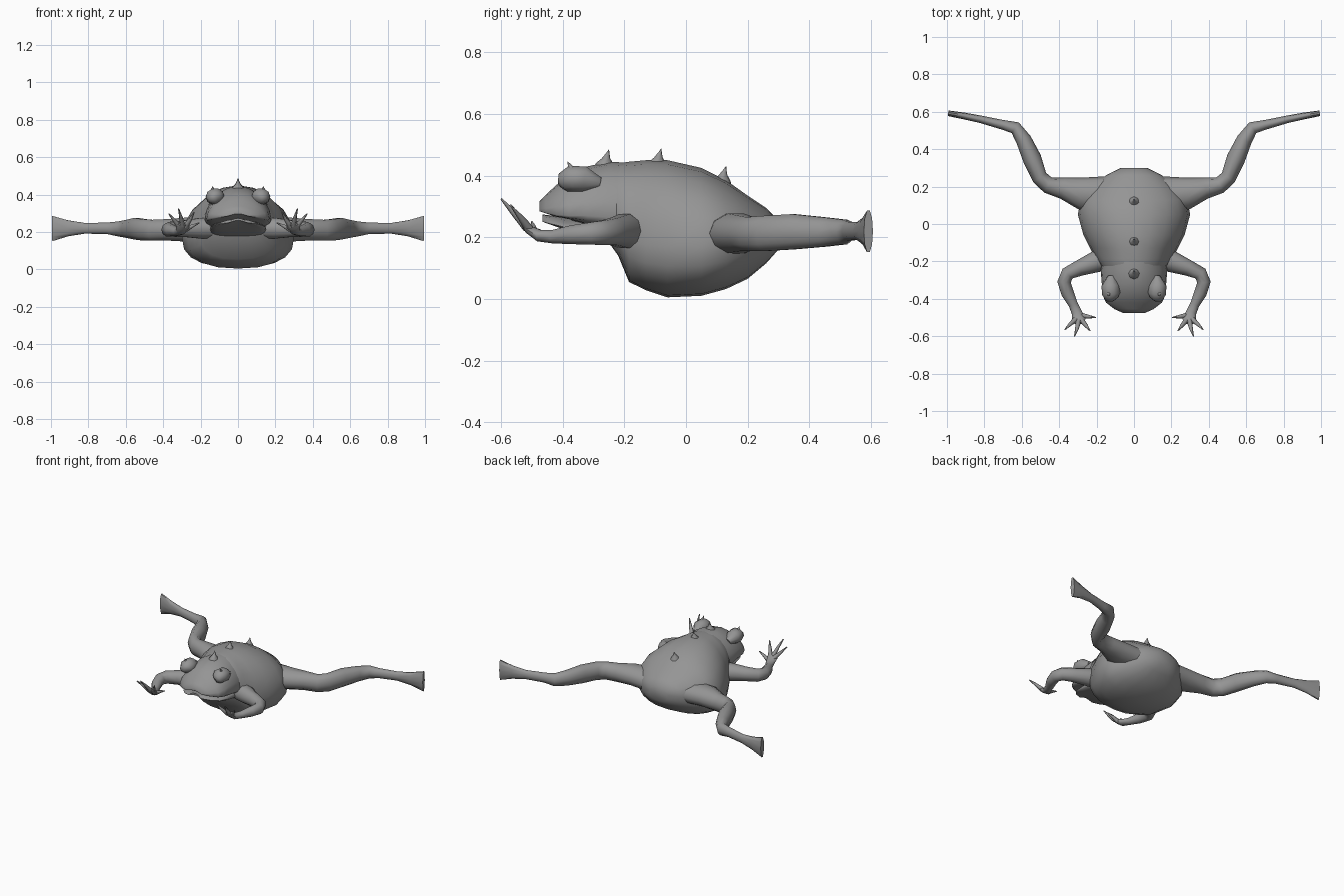
import bpy, bmesh, math
from mathutils import Vector

cube = bpy.data.objects.get("Cube")
if cube:
    bpy.data.objects.remove(cube)

skin = bpy.data.materials.new("grey skin")
skin.use_nodes = True
GREY = (0.3, 0.3, 0.3, 1)
skin.diffuse_color = GREY
skin.node_tree.nodes["Principled BSDF"].inputs["Base Color"].default_value = GREY


def make(name, rings, mirror=False, sharp=60):
    """Skin a list of point rings, closing both ends."""
    bm = bmesh.new()
    loops = [[bm.verts.new(p) for p in ring] for ring in rings]
    n = len(loops[0])
    for a, b in zip(loops, loops[1:]):
        for i in range(n):
            j = (i + 1) % n
            bm.faces.new((a[i], a[j], b[j], b[i]))
    bm.faces.new(loops[0])
    bm.faces.new(loops[-1])
    bmesh.ops.recalc_face_normals(bm, faces=bm.faces)
    mesh = bpy.data.meshes.new(name)
    bm.to_mesh(mesh)
    bm.free()
    mesh.materials.append(skin)
    ob = bpy.data.objects.new(name, mesh)
    bpy.context.collection.objects.link(ob)
    if mirror:
        ob.modifiers.new("Mirror", 'MIRROR')
    bpy.ops.object.select_all(action='DESELECT')
    ob.select_set(True)
    bpy.context.view_layer.objects.active = ob
    bpy.ops.object.shade_smooth_by_angle(angle=math.radians(sharp))
    return ob


def trunk(name, sections, droop=0, boxy=1, n=20):
    """Loft along y; section = (y, half width, bottom, widest height, top)."""
    rings = []
    for y, w, low, mid, top in sections:
        ring = []
        for i in range(n):
            t = math.tau * i / n
            c, s = math.cos(t), math.sin(t)
            power = boxy if s < 0 else 1
            x = math.copysign(abs(c) ** power, c)
            z = mid + (top - mid) * s if s > 0 else mid - (mid - low) * abs(s) ** power
            ring.append((w * x, y, z - droop * x * x))
        rings.append(ring)
    return make(name, rings)


def limb(name, path, n=10, mirror=True):
    """Tube; path point = (x, y, z, sideways radius, upward radius)."""
    pts = [Vector(p[:3]) for p in path]
    rings = []
    for i, p in enumerate(path):
        a = (pts[i] - pts[max(i - 1, 0)]).normalized()
        b = (pts[min(i + 1, len(pts) - 1)] - pts[i]).normalized()
        along = (a + b).normalized()
        side = along.cross(Vector((0, 0, 1))).normalized()
        up = side.cross(along)
        rings.append([pts[i] + side * p[3] * math.cos(math.tau * k / n)
                      + up * p[4] * math.sin(math.tau * k / n) for k in range(n)])
    return make(name, rings, mirror)


# Round torso
trunk("body", [
    (-.27, .13, .21, .28, .42), (-.22, .18, .14, .25, .44),
    (-.185, .205, .055, .19, .445), (-.13, .235, .028, .175, .45),
    (-.06, .27, .005, .17, .45), (.05, .30, .01, .17, .425),
    (.13, .285, .032, .18, .385), (.20, .22, .065, .2, .335),
    (.26, .15, .115, .21, .295), (.30, .07, .16, .215, .255)], boxy=.8)

# Head with upper lip, and the lower jaw
trunk("head", [
    (-.475, .06, .297, .305, .318), (-.455, .105, .285, .3, .338),
    (-.42, .15, .27, .293, .37), (-.38, .168, .26, .29, .405),
    (-.32, .172, .235, .29, .43), (-.25, .178, .22, .285, .445),
    (-.15, .16, .2, .28, .44)], droop=.02)
trunk("lower_jaw", [
    (-.465, .05, .262, .268, .274), (-.44, .1, .247, .262, .271),
    (-.39, .14, .225, .25, .263), (-.32, .15, .2, .24, .27),
    (-.22, .15, .17, .23, .27)], droop=.018)

# Bulging eyes with a small horn on each brow
limb("eyes", [
    (.112, -.405, .372, .018, .016), (.118, -.395, .378, .038, .034),
    (.122, -.37, .39, .05, .045), (.125, -.33, .388, .048, .044),
    (.12, -.28, .375, .02, .02)])


def spike(name, x, y, z, r, h, lean, mirror=False):
    """Curved horn standing on the skin."""
    steps = ((-.5, 1.25), (0, 1), (.35, .5), (.7, .22), (1, .02))
    make(name, [[(x + r * s * math.cos(math.tau * k / 8),
                  y + lean * max(t, 0) + r * s * math.sin(math.tau * k / 8),
                  z + h * t) for k in range(8)] for t, s in steps], mirror)


spike("brow_horns", .135, -.365, .415, .022, .032, -.02, True)
for label, y, z in (("front", -.265, .44), ("middle", -.095, .443), ("rear", .115, .386)):
    spike(label + "_back_spike", 0, y, z, .028, .045, .015)

# Front limbs
limb("arms", [
    (.12, -.18, .22, .06, .055), (.20, -.20, .22, .058, .058),
    (.29, -.235, .218, .043, .046), (.355, -.265, .215, .037, .042),
    (.374, -.31, .212, .036, .038), (.355, -.37, .208, .034, .032),
    (.325, -.43, .202, .025, .023), (.305, -.475, .205, .028, .02),
    (.295, -.51, .225, .036, .014), (.295, -.53, .243, .03, .008)])
fingers = (((.28, -.49, .212), (.245, -.495, .232), (.205, -.50, .25)),
           ((.28, -.515, .23), (.255, -.545, .268), (.235, -.57, .305)),
           ((.297, -.52, .235), (.305, -.56, .28), (.318, -.6, .325)),
           ((.312, -.51, .228), (.34, -.535, .262), (.37, -.565, .298)))
for i, joints in enumerate(fingers):
    limb(f"finger_{i + 1}", [(*p, r, r) for p, r in zip(joints, (.015, .01, .003))], n=6)

# Hind limbs ending in a thin upright paddle
limb("hind_legs", [
    (.16, .155, .21, .10, .07), (.28, .163, .213, .087, .067),
    (.38, .192, .212, .058, .06), (.46, .208, .21, .045, .058),
    (.505, .25, .212, .042, .06), (.545, .35, .218, .05, .06),
    (.59, .45, .217, .042, .05), (.635, .515, .217, .034, .042),
    (.70, .53, .22, .026, .032), (.82, .56, .22, .02, .03),
    (.91, .578, .22, .018, .045), (.993, .592, .219, .015, .071)])
